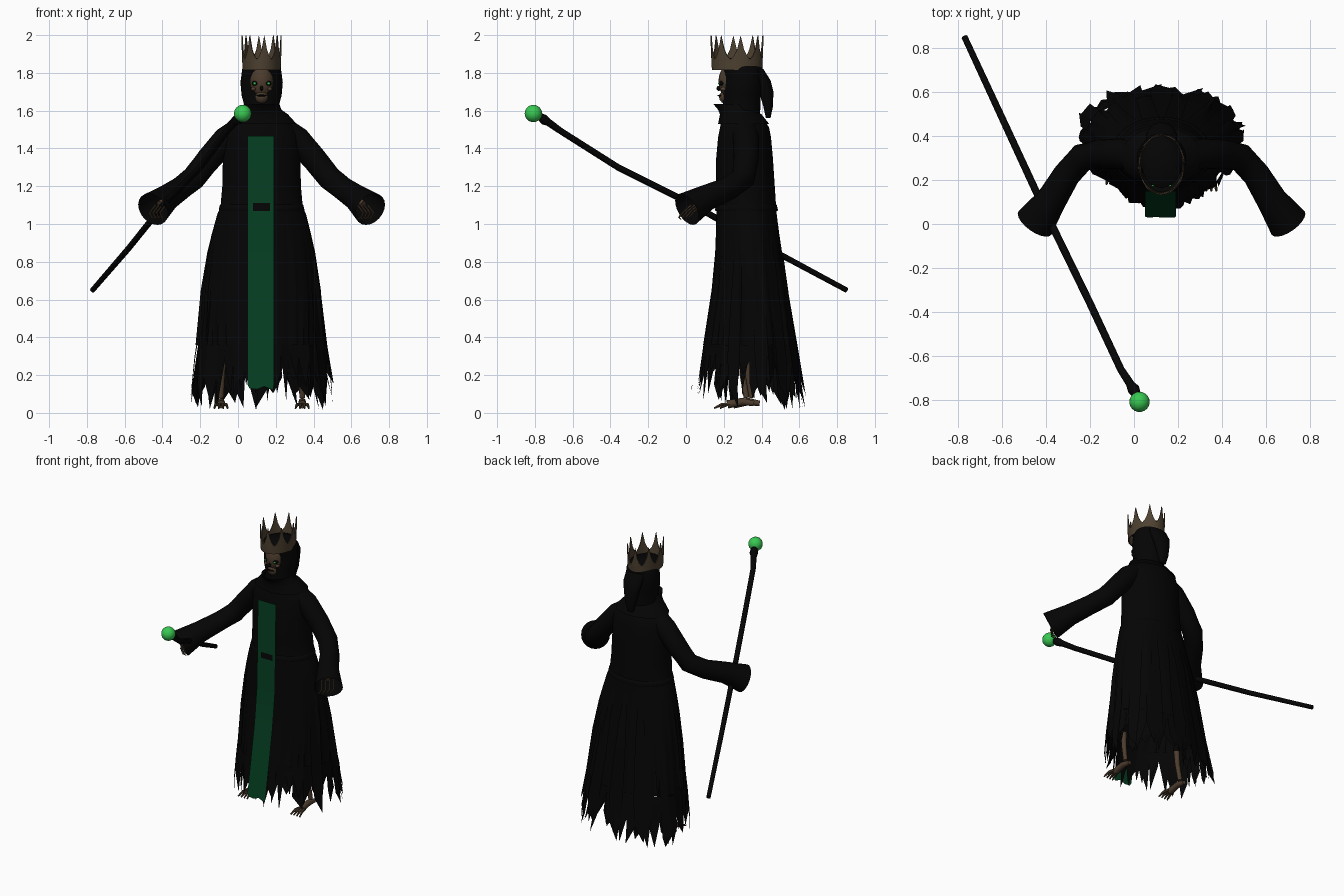
import bpy, bmesh, math, random
from mathutils import Vector

random.seed(4)
if "Cube" in bpy.data.objects:
    bpy.data.objects.remove(bpy.data.objects["Cube"])

CX = 0.125  # body centre line


def material(name, rgb):
    m = bpy.data.materials.new(name)
    m.use_nodes = True
    m.diffuse_color = (*rgb, 1)
    b = m.node_tree.nodes["Principled BSDF"]
    b.inputs["Base Color"].default_value = (*rgb, 1)
    b.inputs["Roughness"].default_value = 0.9
    return m


BLACK = material("black cloth", (0.0013, 0.0013, 0.0013))
WOOD = material("dark wood", (0.0016, 0.0016, 0.0016))
GREEN = material("green cloth", (0.0016, 0.049, 0.0155))
GLOW = material("bright green", (0.04, 0.58, 0.085))
GOLD = material("old gold", (0.075, 0.053, 0.03))
BONE = material("brown bone", (0.072, 0.045, 0.026))


def make(name, verts, faces, mat, smooth=True):
    me = bpy.data.meshes.new(name)
    me.from_pydata([tuple(v) for v in verts], [], faces)
    bm = bmesh.new()
    bm.from_mesh(me)
    bmesh.ops.recalc_face_normals(bm, faces=bm.faces)
    bm.to_mesh(me)
    bm.free()
    me.materials.append(mat)
    ob = bpy.data.objects.new(name, me)
    bpy.context.collection.objects.link(ob)
    if smooth:
        bpy.ops.object.select_all(action='DESELECT')
        ob.select_set(True)
        bpy.context.view_layer.objects.active = ob
        bpy.ops.object.shade_smooth_by_angle(angle=math.radians(50))
    return ob


def loft(name, rings, mat, caps=(False, False), smooth=True):
    n = len(rings[0])
    faces = [(i * n + j, i * n + (j + 1) % n, (i + 1) * n + (j + 1) % n, (i + 1) * n + j)
             for i in range(len(rings) - 1) for j in range(n)]
    if caps[0]:
        faces.append(tuple(range(n)))
    if caps[1]:
        faces.append(tuple(range((len(rings) - 1) * n, len(rings) * n)))
    return make(name, [p for r in rings for p in r], faces, mat, smooth)


def ellipse(z, cy, rx, ry, n=32, cx=CX):
    return [Vector((cx + rx * math.cos(t), cy + ry * math.sin(t), z))
            for t in (math.tau * k / n for k in range(n))]


def tube(name, path, radii, mat, n=10, caps=(True, True)):
    pts = [Vector(p) for p in path]
    rings = []
    for i, p in enumerate(pts):
        d = pts[min(i + 1, len(pts) - 1)] - pts[max(i - 1, 0)]
        side = d.cross(Vector((0, 0, 1))).normalized()
        up = side.cross(d).normalized()
        rings.append([p + radii[i] * (side * math.cos(t) + up * math.sin(t))
                      for t in (math.tau * k / n for k in range(n))])
    return loft(name, rings, mat, caps)


def ball(name, loc, size, mat, seg=24):
    bm = bmesh.new()
    bmesh.ops.create_uvsphere(bm, u_segments=seg, v_segments=seg // 2, radius=1)
    verts = [Vector(a * b for a, b in zip(v.co, size)) + Vector(loc) for v in bm.verts]
    faces = [tuple(v.index for v in f.verts) for f in bm.faces]
    bm.free()
    return make(name, verts, faces, mat)


# Robe: pleated body with a torn hem; profile is z, centre y, half width, half depth
PROFILE = [(1.6, .29, .085, .08), (1.56, .30, .135, .11), (1.51, .31, .185, .13),
           (1.46, .31, .203, .14), (1.35, .31, .205, .15), (1.2, .315, .208, .155),
           (1.09, .32, .218, .157), (1.05, .32, .236, .16), (.95, .325, .262, .167),
           (.85, .33, .284, .176), (.65, .335, .313, .2), (.36, .335, .332, .245)]
N = 96
pleat = [random.uniform(-1, 1) for _ in range(N)]


def robe_point(z, cy, rx, ry, k, scale=1.0):
    t = math.tau * k / N
    low = max(0, 1.1 - z)
    amp = low * 0.07
    if math.sin(t) < -0.85:
        amp *= 0.25
    f = scale * (1 + amp * pleat[k % N])
    wide = 1 + 0.3 * low * math.sin(t)  # skirt spreads toward the back
    return Vector((CX + rx * f * wide * math.cos(t), cy + ry * f * math.sin(t), z))


loft("robe", [[robe_point(*p, k) for k in range(N)] for p in PROFILE], BLACK, (True, False))


def tatters(name, scale, step, low, high):
    verts, faces = [], []
    for k in range(0, N, step):
        mid = k + step / 2
        t = math.tau * mid / N
        tip = random.uniform(low, high) + (0.05 if abs(math.cos(t)) > 0.9 else 0)
        tip = max(0.01, tip - 0.03 * math.sin(t))
        knee = random.uniform(tip + 0.06, 0.33)
        b = len(verts)

        def at(z, kk):
            g = (0.36 - z) / 0.34
            return robe_point(z, .335, .332 + .035 * g, .245 + .05 * g, int(kk) % N, scale)
        verts += [at(.36, k), at(.36, k + step), at(knee, k + step), at(knee, k),
                  at(tip, int(mid + random.choice((-1, 0, 1))))]
        faces += [(b, b + 1, b + 2, b + 3), (b + 3, b + 2, b + 4)]
    return make(name, verts, faces, BLACK, False)


tatters("torn_hem_outer", 1.0, 3, 0.02, 0.17)
tatters("torn_hem_inner", 0.97, 4, 0.03, 0.2)

# Loose torn panels hanging at the sides and back
for i, a in enumerate((-15, 15, 40, 65, 90, 115, 140, 165, 195)):
    t, w = math.radians(a), math.radians(7)
    verts = []
    for z, f, s in ((1.0, .96, .5), (.8, 1.04, .8), (.55, 1.03, 1), (.3, 1.04, 1), (.14, 1.08, .7)):
        g = min(1, max(0, (1.09 - z) / .8))
        for d in (-w * s, w * s):
            verts.append((CX + (.235 + .1 * g) * f * math.cos(t + d) * (1 + .24 * g * math.sin(t + d)),
                          .325 + (.157 + .115 * g) * f * math.sin(t + d), z))
    e = t + w / 2
    verts.append((CX + .365 * math.cos(e) * (1 + .26 * math.sin(e)), .335 + .3 * math.sin(e), .03 + .02 * (i % 4)))
    make("torn_panel", verts, [(j, j + 1, j + 3, j + 2) for j in range(0, 8, 2)] + [(8, 9, 10)], BLACK)

# Belt and buckle
loft("belt", [ellipse(z, .32, r, r - .06, 48) for z, r in
              ((1.07, .225), (1.075, .227), (1.1, .221), (1.105, .214))], BLACK)
make("buckle", [(x, .139, z) for x, z in ((.08, 1.07), (.17, 1.07), (.17, 1.11), (.08, 1.11))],
     [(0, 1, 2, 3)], WOOD, False)

# Long green front panel
strip = ((1.465, .152), (1.3, .146), (1.09, .144), (.85, .138), (.6, .11), (.35, .068), (.15, .034))
verts = [(x, y, z) for z, y in strip for x in (.05, .095, .145, .19)]
verts += [(.06, .03, .13), (.1, .031, .125), (.14, .03, .14), (.185, .03, .12)]
make("front_panel", verts, [(r * 4 + c, r * 4 + c + 1, r * 4 + c + 5, r * 4 + c + 4)
                            for r in range(7) for c in range(3)], GREEN)

# Hood, cowl and the hanging hood tail
loft("hood", [ellipse(*p) for p in ((1.56, .29, .11, .1), (1.63, .295, .092, .1), (1.68, .295, .106, .1),
              (1.75, .3, .112, .105), (1.825, .3, .102, .105), (1.86, .275, .09, .11),
              (1.88, .27, .05, .07))], BLACK, (False, True))
loft("cowl", [ellipse(*p) for p in ((1.62, .26, .085, .09), (1.635, .25, .094, .105), (1.605, .27, .105, .1),
              (1.58, .29, .14, .11), (1.53, .305, .185, .135))], BLACK)
loft("hood_tail", [ellipse(*p, 12) for p in ((1.82, .38, .07, .03), (1.76, .41, .07, .038),
     (1.7, .425, .055, .038), (1.62, .435, .04, .025), (1.56, .435, .022, .012))], BLACK, (True, True))

# Skull face
ball("skull", (CX, .24, 1.755), (.066, .068, .095), BONE)
ball("jaw", (CX, .225, 1.672), (.04, .05, .04), BONE, 16)
ball("nose_hole", (CX, .174, 1.718), (.009, .012, .014), BLACK, 10)
ball("mouth", (CX, .179, 1.68), (.03, .012, .005), BLACK, 10)
for s in (-1, 1):
    ball("eye_socket", (CX + s * .034, .19, 1.745), (.019, .016, .014), BLACK, 12)
    ball("eye", (CX + s * .037, .176, 1.744), (.009, .007, .006), GLOW, 8)
    ball("cheekbone", (CX + s * .043, .2, 1.715), (.014, .02, .012), BONE, 10)

# Crown: band with eight tall spikes
SPIKES, SUB = 8, 6
M = SPIKES * SUB
verts = []
for k in range(M):
    t = math.tau * k / M - math.radians(82)
    lift = (1.0, .42, .14, 0, .14, .42)[k % SUB]
    for z, r in ((1.815, .97), (1.865, .99), (1.872 + .125 * lift, 1.0 + .03 * lift)):
        verts.append((CX + .104 * r * math.cos(t), .27 + .137 * r * math.sin(t), z))
crown = make("crown", verts, [(3 * k + r, 3 * ((k + 1) % M) + r, 3 * ((k + 1) % M) + r + 1, 3 * k + r + 1)
                              for k in range(M) for r in range(2)], GOLD, False)
mod = crown.modifiers.new("thickness", 'SOLIDIFY')
mod.thickness = 0.006

# Arms with flared cuffs, skeletal hands, legs and feet (offsets from the centre line)
ARM = ((.1, .31, 1.505), (.19, .318, 1.445), (.28, .318, 1.343), (.36, .302, 1.243), (.43, .225, 1.188),
       (.5, .11, 1.14), (.575, .005, 1.078))
for s, side in ((-1, "right"), (1, "left")):
    tube(side + "_sleeve", [(CX + s * x, y, z) for x, y, z in ARM],
         (.07, .07, .066, .064, .062, .069, .092), BLACK, 20, (True, False))
    tube(side + "_wrist", [(CX + s * .47, .14, 1.16), (CX + s * .54, .05, 1.105)], (.018, .018), BONE, 8)
    for f in range(4):
        o = (f - 1.5) * .018
        tube(side + "_finger", [(CX + s * (.535 + o), .055 + o, 1.1), (CX + s * (.565 + o), .01 + o, 1.06),
             (CX + s * (.555 + o), -.01 + o, 1.035), (CX + s * (.535 + o), 0 + o, 1.025)],
             (.005, .005, .005, .003), BONE, 6)
    x, dy = CX + s * .215, (.03 if s < 0 else 0)
    tube(side + "_shin", [(x - s * .01, .295 + dy, .3), (x - s * .005, .3 + dy, .2), (x, .32 + dy, .08)],
         (.018, .017, .015), BONE, 8)
    tube(side + "_foot", [(x, .36 + dy, .05), (x, .3 + dy, .06), (x, .22 + dy, .045)],
         (.014, .02, .022), BONE, 8)
    for f in range(4):
        o = (f - 1.5) * .018
        tube(side + "_toe", [(x + o * .7, .23 + dy, .045), (x + o, .19 + dy, .045), (x + o * 1.3, .15 + dy, .025)],
             (.009, .009, .005), BONE, 6)

# Staff with claw head and glowing orb
tube("staff", [(-.77, .85, .65), (-.58, .44, .87), (-.395, .04, 1.1), (-.2, -.36, 1.3), (-.06, -.66, 1.49),
               (-.005, -.745, 1.55)], (.014, .016, .017, .017, .017, .02), WOOD)
tube("staff_head", [(-.02, -.725, 1.535), (-.002, -.75, 1.552), (.012, -.775, 1.57)], (.018, .028, .02), WOOD, 8)
ball("orb", (.025, -.808, 1.585), (.046, .046, .046), GLOW)
